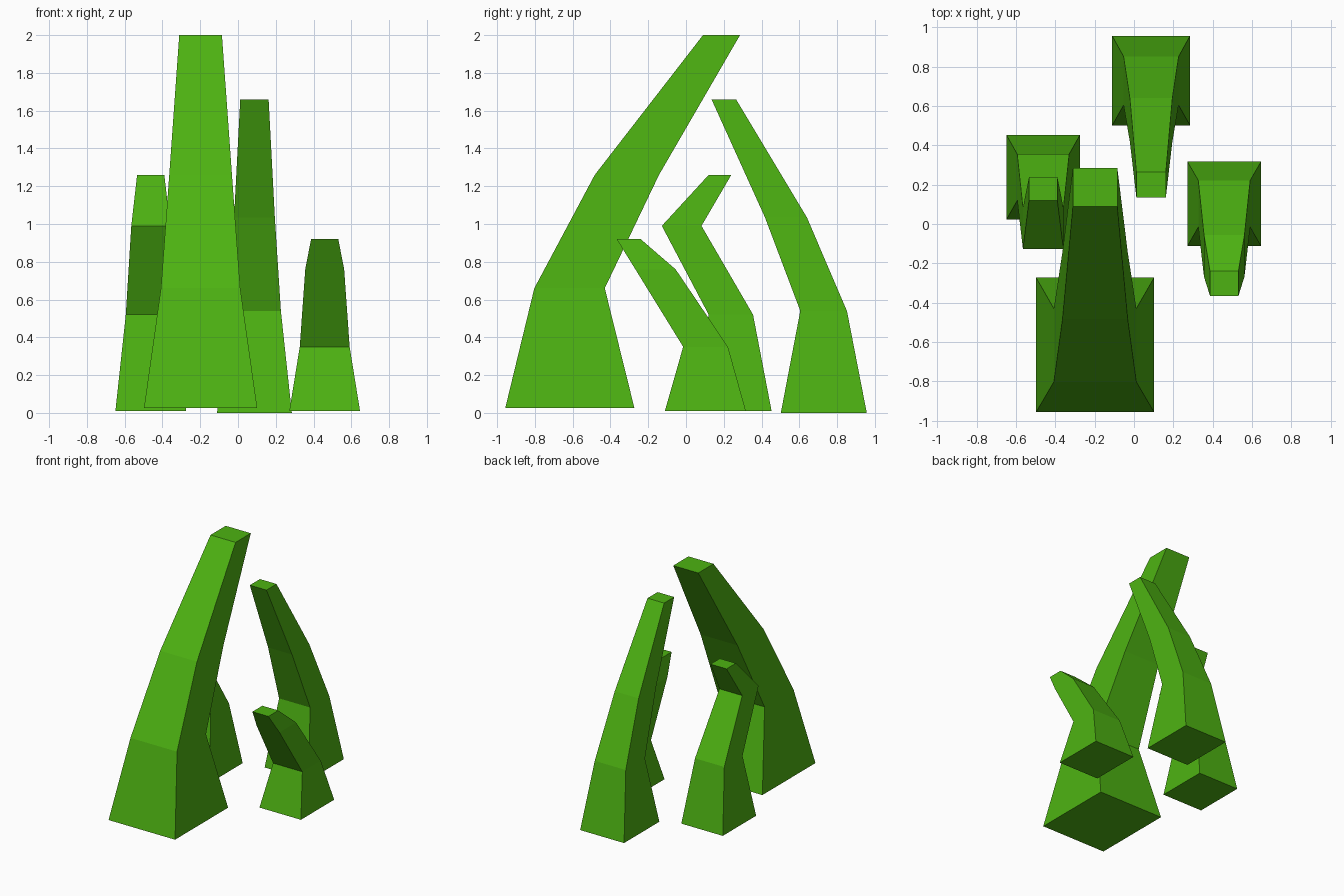
import bpy, bmesh

if "Cube" in bpy.data.objects:
    bpy.data.objects.remove(bpy.data.objects["Cube"])

green = bpy.data.materials.new("leaf_green")
green.diffuse_color = (0.075, 0.45, 0.006, 1)
green.use_nodes = True
green.node_tree.nodes["Principled BSDF"].inputs["Base Color"].default_value = green.diffuse_color


def blade(name, cx, sections):
    """Loft a square-sided blade through (z, half width, y front, y back) sections."""
    bm = bmesh.new()
    rings = [[bm.verts.new(p) for p in ((cx - w, y0, z), (cx + w, y0, z),
                                        (cx + w, y1, z), (cx - w, y1, z))]
             for z, w, y0, y1 in sections]
    for a, b in zip(rings, rings[1:]):
        for i in range(4):
            j = (i + 1) % 4
            bm.faces.new((a[i], a[j], b[j], b[i]))
    bm.faces.new(rings[0][::-1])
    bm.faces.new(rings[-1])
    bmesh.ops.recalc_face_normals(bm, faces=bm.faces)
    mesh = bpy.data.meshes.new(name)
    bm.to_mesh(mesh)
    bm.free()
    mesh.materials.append(green)
    bpy.context.collection.objects.link(bpy.data.objects.new(name, mesh))


# Tall front blade, leaning backwards
blade("front_blade", -0.198, [(0.025, 0.300, -0.957, -0.273), (0.66, 0.210, -0.803, -0.43),
                              (1.26, 0.166, -0.483, -0.143), (2.0, 0.113, 0.09, 0.286)])
# Back blade, leaning forwards
blade("back_blade", 0.087, [(0.0, 0.198, 0.502, 0.957), (0.54, 0.140, 0.605, 0.852),
                            (1.035, 0.108, 0.418, 0.64), (1.66, 0.075, 0.135, 0.265)])
# Left blade, bent like an elbow
blade("left_blade", -0.462, [(0.01, 0.187, 0.023, 0.453), (0.52, 0.132, 0.12, 0.355),
                             (0.99, 0.103, -0.128, 0.082), (1.26, 0.072, 0.12, 0.24)])
# Short right blade, curling forwards
blade("right_blade", 0.459, [(0.01, 0.187, -0.112, 0.317), (0.35, 0.132, -0.015, 0.222),
                             (0.76, 0.103, -0.268, -0.055), (0.92, 0.072, -0.367, -0.24)])
